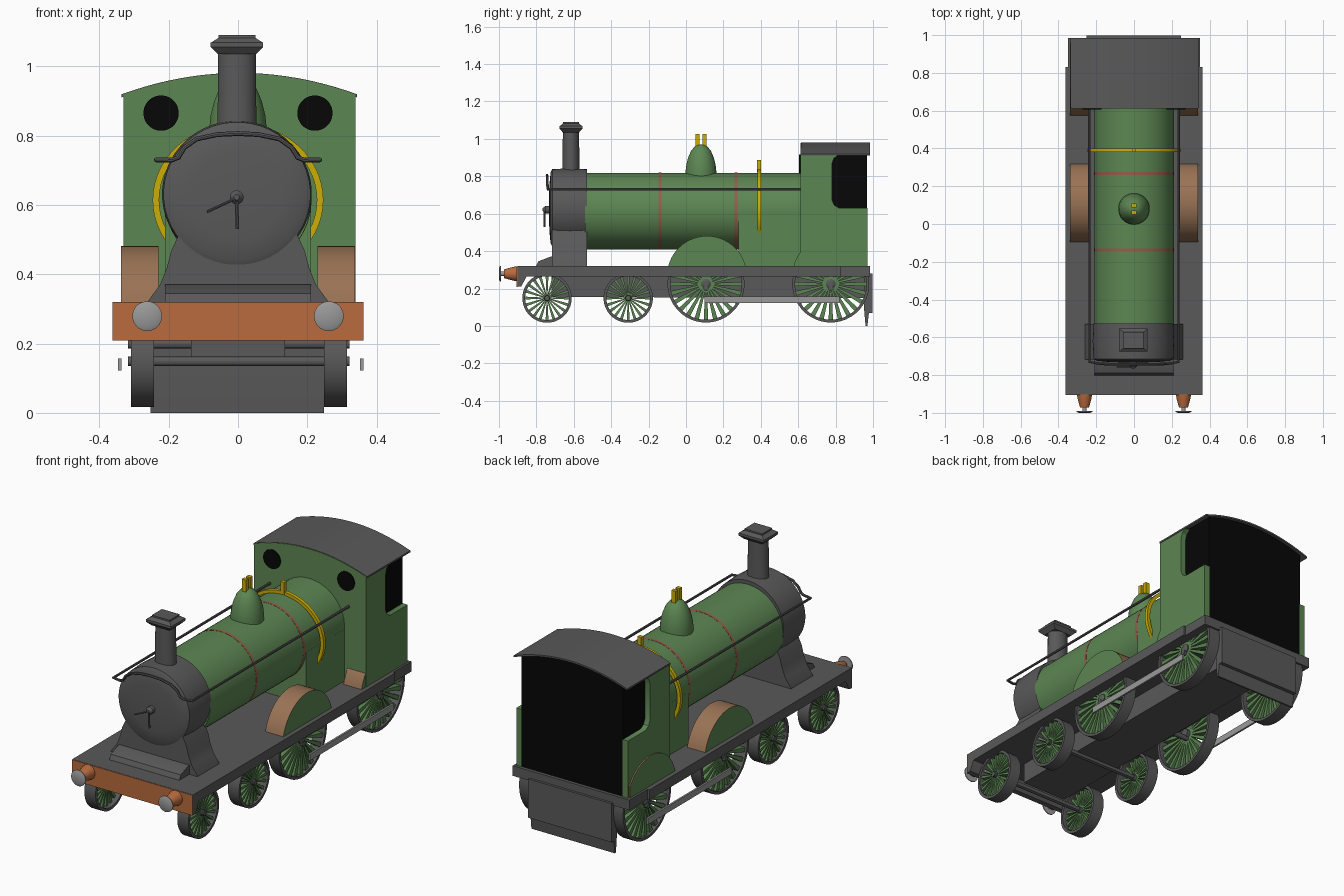
import bpy, bmesh, math
from mathutils import Matrix, Vector

if "Cube" in bpy.data.objects:
    bpy.data.objects.remove(bpy.data.objects["Cube"])


def material(name, r, g, b):
    m = bpy.data.materials.new(name)
    m.diffuse_color = (r, g, b, 1)
    m.use_nodes = True
    m.node_tree.nodes["Principled BSDF"].inputs["Base Color"].default_value = m.diffuse_color
    return m


GREY = material("dark grey", 0.1, 0.1, 0.1)
GREEN = material("leaf green", 0.108, 0.24, 0.086)
ORANGE = material("burnt orange", 0.48, 0.145, 0.048)
TAN = material("tan", 0.32, 0.17, 0.09)
GOLD = material("gold", 0.6, 0.42, 0.002)
BLACK = material("black", 0.002, 0.002, 0.002)
STEEL = material("light grey", 0.32, 0.32, 0.32)
RED = material("brick red", 0.30, 0.11, 0.07)


def finish(name, bm, *mats):
    bmesh.ops.recalc_face_normals(bm, faces=bm.faces)
    me = bpy.data.meshes.new(name)
    bm.to_mesh(me)
    bm.free()
    ob = bpy.data.objects.new(name, me)
    bpy.context.collection.objects.link(ob)
    for m in mats:
        me.materials.append(m)
    return ob


def extrude(name, pts, axis, a, b, mat):
    """Extrude a profile: axis x takes (y, z), axis y takes (x, z)."""
    bm = bmesh.new()
    put = (lambda p, t: (t, p[0], p[1])) if axis == 'x' else (lambda p, t: (p[0], t, p[1]))
    A = [bm.verts.new(put(p, a)) for p in pts]
    B = [bm.verts.new(put(p, b)) for p in pts]
    bm.faces.new(A)
    bm.faces.new(B)
    n = len(pts)
    for i in range(n):
        j = (i + 1) % n
        bm.faces.new((A[i], A[j], B[j], B[i]))
    return finish(name, bm, mat)


def box(name, x0, x1, y0, y1, z0, z1, mat):
    return extrude(name, [(x0, z0), (x1, z0), (x1, z1), (x0, z1)], 'y', y0, y1, mat)


def lathe(name, prof, axis, c, mat, n=40, sx=1.0, closed=False):
    """Revolve (radius, position along axis) points; sx stretches sideways."""
    bm = bmesh.new()
    rings = []
    for r, t in prof:
        ring = []
        for k in range(n):
            a = 2 * math.pi * (k + 0.5) / n
            u, v = r * math.cos(a) * sx, r * math.sin(a)
            p = {'x': (t, u, v), 'y': (u, t, v), 'z': (u, v, t)}[axis]
            ring.append(bm.verts.new(Vector(p) + Vector(c)))
        rings.append(ring)
    pairs = list(zip(rings, rings[1:]))
    if closed:
        pairs.append((rings[-1], rings[0]))
    else:
        bm.faces.new(rings[0])
        bm.faces.new(rings[-1])
    for A, B in pairs:
        for k in range(n):
            j = (k + 1) % n
            bm.faces.new((A[k], A[j], B[j], B[k]))
    return finish(name, bm, mat)


def tube(name, pts, r, mat):
    cu = bpy.data.curves.new(name, 'CURVE')
    cu.dimensions = '3D'
    cu.bevel_depth = r
    cu.bevel_resolution = 2
    cu.use_fill_caps = True
    sp = cu.splines.new('POLY')
    sp.points.add(len(pts) - 1)
    for q, p in zip(sp.points, pts):
        q.co = (*p, 1)
    ob = bpy.data.objects.new(name, cu)
    bpy.context.collection.objects.link(ob)
    cu.materials.append(mat)


def wheel(name, s, y, z, R, count):
    # Rim, hub and tapered spokes
    c = (.003, y, z)
    lathe(name + "_rim", [(R, s*.245), (R, s*.312), (R - .015, s*.312), (R - .015, s*.245)],
          'x', c, GREY, 40, closed=True)
    lathe(name + "_hub", [(R*.13, s*.25), (R*.13, s*.308), (R*.07, s*.316)], 'x', c, GREY, 16)
    bm = bmesh.new()
    L = R - 0.012 - R*.1
    for k in range(count):
        res = bmesh.ops.create_cube(bm, size=1)
        for v in res['verts']:
            w = 0.02 if v.co.y > 0 else 0.007
            v.co = Vector((v.co.x*.034 + s*.285, (v.co.y + .5)*L + R*.1, v.co.z*w*R/.17))
        bmesh.ops.transform(bm, verts=res['verts'],
                            matrix=Matrix.Rotation(2*math.pi*k/count, 4, 'X'))
    bmesh.ops.translate(bm, verts=bm.verts, vec=c)
    finish(name + "_spokes", bm, GREEN)


def splasher(name, s, y):
    # Tan top over the rim, green outer face
    a0 = math.asin(0.05 / 0.213)
    angles = [a0 + (math.pi - 2*a0)*i/24 for i in range(25)]
    pts = [(min(y + .213*math.cos(a), .962), .268 + .213*math.sin(a)) for a in angles]
    ob = extrude(name, pts, 'x', s*.23, s*.338, TAN)
    ob.data.materials.append(GREEN)
    for f in ob.data.polygons:
        f.material_index = 1 if abs(f.normal.x) > .9 else 0


# Footplate and frame
box("footplate", -.362, .362, -.902, .83, .265, .32, GREY)
box("rear_footplate", -.35, .35, .83, .985, .265, .32, GREY)
extrude("main_frame", [(-.72, .27), (-.72, .155), (.96, .15), (.96, .27)], 'x', -.135, .135, GREY)
extrude("beam_backing", [(-.902, .32), (-.902, .209), (-.88, .212), (-.85, .27), (-.85, .32)],
        'x', -.362, .362, GREY)
box("buffer_beam", -.362, .362, -.906, -.902, .209, .319, ORANGE)
extrude("rear_guard", [(.955, .28), (.998, .28), (.998, .07), (.978, .07), (.97, 0), (.96, 0), (.952, .09)],
        'x', -.252, .248, GREY)

# Running gear, splashers and buffers on both sides
for s, side in ((-1, "left"), (1, "right")):
    wheel(side + "_leading_wheel", s, -.743, .149, .132, 20)
    wheel(side + "_second_wheel", s, -.309, .149, .132, 20)
    wheel(side + "_driving_wheel", s, .107, .224, .206, 24)
    wheel(side + "_rear_wheel", s, .774, .224, .206, 24)
    splasher(side + "_driving_splasher", s, .112)
    splasher(side + "_rear_splasher", s, .782)
    rod_x = .008 + s*.349
    box(side + "_coupling_rod", rod_x - .005, rod_x + .005, .1, .82, .123, .157, STEEL)
    c = (s*.262, 0, .279)
    lathe(side + "_buffer_housing", [(.04, -.905), (.037, -.925), (.024, -.972)], 'y', c, ORANGE, 20)
    lathe(side + "_buffer_shaft", [(.012, -.96), (.012, -.992)], 'y', c, STEEL, 12)
    lathe(side + "_buffer_head", [(.043, -.989), (.043, -.994), (.03, -1.0)], 'y', c, STEEL, 24)
for y, z in ((-.743, .149), (-.309, .149), (.107, .2), (.774, .2)):
    lathe("axle", [(.014, -.318), (.014, .322)], 'x', (0, y, z), GREY, 12)

# Boiler, firebox and bands
lathe("boiler", [(.205, -.54), (.205, .63)], 'y', (0, 0, .614), GREEN, 48, 1.03)
box("firebox", -.211, .211, .28, .63, .31, .6, GREEN)
for y in (-.138, .267):
    lathe("boiler_band", [(.2, y-.008), (.206, y-.008), (.206, y+.008), (.2, y+.008)],
          'y', (0, 0, .614), RED, 48, 1.03, closed=True)
hoop = [[(ri*1.11*math.cos(a), .614 + ri*math.sin(a))
         for a in [math.radians(-38 + 256*i/40) for i in range(41)]] for ri in (.205, .222)]
extrude("brass_hoop", hoop[1] + hoop[0][::-1], 'y', .381, .4, GOLD)
box("hoop_whistle", -.011, .011, .38, .401, .82, .888, GOLD)

# Dome with safety valves
lathe("dome", [(.083, .78), (.083, .825), (.079, .86), (.069, .9), (.054, .935), (.034, .96), (.012, .971)],
      'z', (0, .08, 0), GREEN, 28)
for y in (.061, .098):
    box("safety_valve", -.012, .012, y - .011, y + .011, .95, 1.027, GOLD)

# Smokebox, door and saddle
lathe("smokebox", [(.05, -.733), (.13, -.73), (.19, -.724), (.208, -.715), (.212, -.62), (.208, -.528)],
      'y', (-.003, 0, .631), GREY, 48, 1.02)
half = [(.26, .31), (.258, .325), (.225, .37), (.205, .42), (.192, .47), (.17, .515)]
extrude("smokebox_saddle", half + [(-x, z) for x, z in half[::-1]], 'y', -.717, -.53, GREY)
extrude("front_step", [(-.805, .315), (-.79, .345), (-.725, .37), (-.7, .37), (-.7, .315)],
        'x', -.21, .21, GREY)
lathe("door_boss", [(.02, -.728), (.02, -.752), (.008, -.766)], 'y', (-.004, 0, .622), GREY, 16)
tube("door_handle_side", [(-.004, -.757, .62), (-.09, -.757, .58)], .004, GREY)
tube("door_handle_down", [(-.004, -.757, .62), (-.002, -.757, .53)], .005, GREY)

# Chimney: rounded rectangular stem with a square cap
lathe("chimney_stem", [(.047, .79), (.045, .9), (.044, 1.05)], 'z', (-.003, -.615, 0), GREY, 24, 1.24)
q = math.sqrt(2)
lathe("chimney_cap", [(.044*q, 1.035), (.061*q, 1.055), (.061*q, 1.068), (.043*q, 1.082), (.043*q, 1.09)],
      'z', (-.003, -.615, 0), GREY, 4, 1.24)

# Handrails, with the front one arching over the door
arch = [(-.19, -.738, .73), (-.172, -.74, .737), (-.155, -.741, .765), (-.12, -.742, .79),
        (-.06, -.743, .803), (0, -.743, .806)]
path = [(-.236, .63, .73), (-.236, -.73, .73)] + arch
tube("handrail", path + [(-x, y, z) for x, y, z in path[-2::-1]], .007, GREY)


# Cab: roof curve shared by the front wall, interior and roof
def arch_line(w, drop, cx=.004):
    return [(cx + w*(1 - i/10), .978 - drop - .06*(w*(1 - i/10)/.335)**2) for i in range(21)]


extrude("cab_front", [(-.331, .32), (.339, .32)] + arch_line(.335, -.001), 'y', .611, .645, GREEN)
extrude("cab_interior", [(-.301, .32), (.309, .32)] + arch_line(.305, .003), 'y', .64, .968, BLACK)
extrude("cab_roof", arch_line(.34, -.003) + arch_line(.34, .006)[::-1], 'y', .614, .985, GREY)
wall = [(.62, .32), (.97, .32), (.97, .63), (.82, .63), (.793, .645), (.78, .675),
        (.78, .865), (.79, .895), (.815, .915), (.62, .915)]
for s in (-1, 1):
    extrude("cab_side", wall, 'x', .004 + s*.303, .004 + s*.335, GREEN)
    lathe("cab_front_window", [(.051, .605), (.051, .612)], 'y', (s*.222, 0, .865), BLACK, 32)

# Curves to meshes, then smooth rounded parts while keeping edges sharp
bpy.ops.object.select_all(action='SELECT')
bpy.context.view_layer.objects.active = bpy.data.objects["handrail"]
bpy.ops.object.convert(target='MESH')
bpy.ops.object.select_all(action='SELECT')
bpy.ops.object.shade_smooth_by_angle(angle=math.radians(30))
